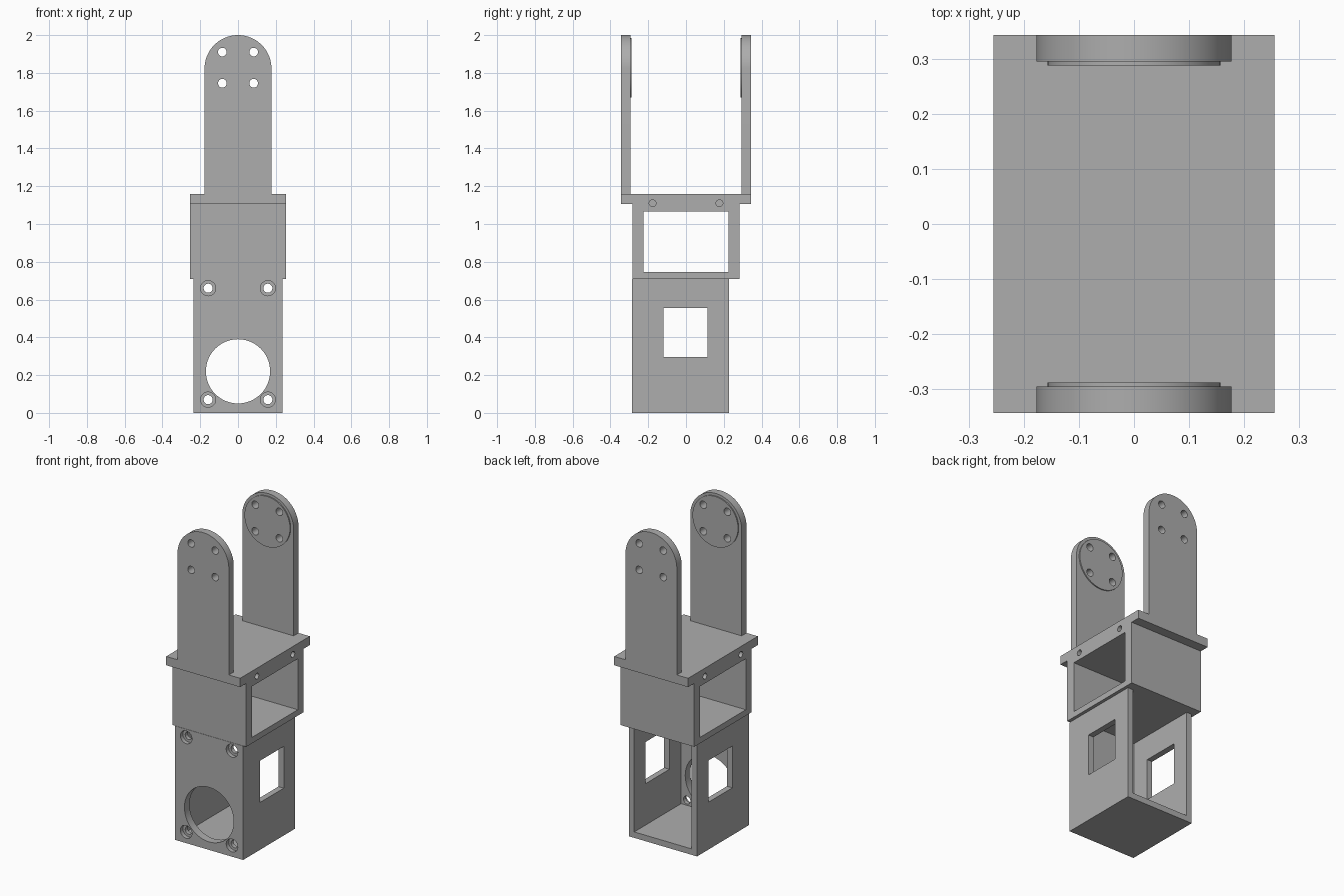
import bpy
import bmesh
import math
from mathutils import Matrix, Vector

if "Cube" in bpy.data.objects:
    bpy.data.objects.remove(bpy.data.objects["Cube"], do_unlink=True)

GREY = (0.42, 0.42, 0.42, 1.0)
grey = bpy.data.materials.new("grey_plastic")
grey.use_nodes = True
grey.diffuse_color = GREY
grey.node_tree.nodes["Principled BSDF"].inputs["Base Color"].default_value = GREY


def finish(name, bm):
    mesh = bpy.data.meshes.new(name)
    bmesh.ops.recalc_face_normals(bm, faces=bm.faces)
    bm.to_mesh(mesh)
    bm.free()
    mesh.materials.append(grey)
    obj = bpy.data.objects.new(name, mesh)
    bpy.context.collection.objects.link(obj)
    return obj


def box(name, lo, hi):
    lo, hi = Vector(lo), Vector(hi)
    bm = bmesh.new()
    place = Matrix.Translation((lo + hi) / 2) @ Matrix.Diagonal((*(hi - lo), 1))
    bmesh.ops.create_cube(bm, size=1, matrix=place)
    return finish(name, bm)


def rod(name, centre, radius, length, axis="Y", sides=32):
    turn = Matrix.Rotation(math.pi / 2, 4, "X" if axis == "Y" else "Y")
    bm = bmesh.new()
    bmesh.ops.create_cone(bm, cap_ends=True, segments=sides, radius1=radius,
                          radius2=radius, depth=length,
                          matrix=Matrix.Translation(centre) @ turn)
    return finish(name, bm)


def cut(obj, cutters):
    for cutter in cutters:
        cutter.hide_render = True
        mod = obj.modifiers.new("cut", "BOOLEAN")
        mod.operation = "DIFFERENCE"
        mod.solver = "EXACT"
        mod.object = cutter
    graph = bpy.context.evaluated_depsgraph_get()
    mesh = bpy.data.meshes.new_from_object(obj.evaluated_get(graph))
    obj.modifiers.clear()
    obj.data = mesh
    for cutter in cutters:
        bpy.data.objects.remove(cutter, do_unlink=True)


def smooth(obj):
    bpy.ops.object.select_all(action="DESELECT")
    obj.select_set(True)
    bpy.context.view_layer.objects.active = obj
    bpy.ops.object.shade_smooth_by_angle(angle=math.radians(30))


# Lower housing: open at the back, windows in both sides, large port in front
FRONT, WALL = -0.285, 0.037
housing = box("lower_housing", (-0.235, FRONT, 0), (0.235, 0.227, 0.71))
cutters = [
    box("cavity", (-0.235 + WALL, FRONT + 0.05, WALL), (0.235 - WALL, 0.4, 0.8)),
    box("side_windows", (-0.4, -0.12, 0.295), (0.4, 0.115, 0.555)),
    rod("front_port", (0, FRONT, 0.22), 0.17, 0.2, sides=64),
]
# Counterbored mounting holes
for x in (-0.158, 0.158):
    for z in (0.07, 0.66):
        cutters.append(rod("screw_hole", (x, FRONT, z), 0.024, 0.15))
        cutters.append(rod("counterbore", (x, FRONT, z), 0.04, 0.05))
cut(housing, cutters)
smooth(housing)

# Upper housing: tunnel running from side to side
upper = box("upper_housing", (-0.255, -0.283, 0.71), (0.255, 0.283, 1.105))
plate = box("top_plate", (-0.255, -0.343, 1.105), (0.255, 0.343, 1.16))
mod = upper.modifiers.new("join", "BOOLEAN")
mod.operation = "UNION"
mod.solver = "EXACT"
mod.object = plate
cutters = [box("tunnel", (-0.5, -0.225, 0.747), (0.5, 0.225, 1.065))]
for x in (-0.255, 0.255):
    for y in (-0.177, 0.177):
        cutters.append(rod("pilot_hole", (x, y, 1.11), 0.018, 0.16, axis="X"))
cut(upper, cutters)
bpy.data.objects.remove(plate, do_unlink=True)
smooth(upper)

# Two upright round-topped arms with a raised pad on the inside
RADIUS, PIVOT = 0.177, 1.823
for side, name in ((-1, "front"), (1, "back")):
    outline = [(-RADIUS, 1.16), (RADIUS, 1.16)]
    for i in range(49):
        a = math.pi * i / 48
        outline.append((RADIUS * math.cos(a), PIVOT + RADIUS * math.sin(a)))
    bm = bmesh.new()
    face = bm.faces.new([bm.verts.new((x, side * 0.343, z)) for x, z in outline])
    inner = bmesh.ops.extrude_face_region(bm, geom=[face])["geom"]
    bmesh.ops.translate(bm, vec=(0, -side * 0.048, 0),
                        verts=[v for v in inner if isinstance(v, bmesh.types.BMVert)])
    arm = finish(name + "_arm", bm)
    pad = rod(name + "_arm_pad", (0, side * 0.2925, PIVOT + 0.004), 0.157, 0.009, sides=64)
    for part in (arm, pad):
        cut(part, [rod("bolt_hole", (x, side * 0.32, z), 0.023, 0.2)
                   for x in (-0.083, 0.083) for z in (1.745, 1.91)])
        smooth(part)
